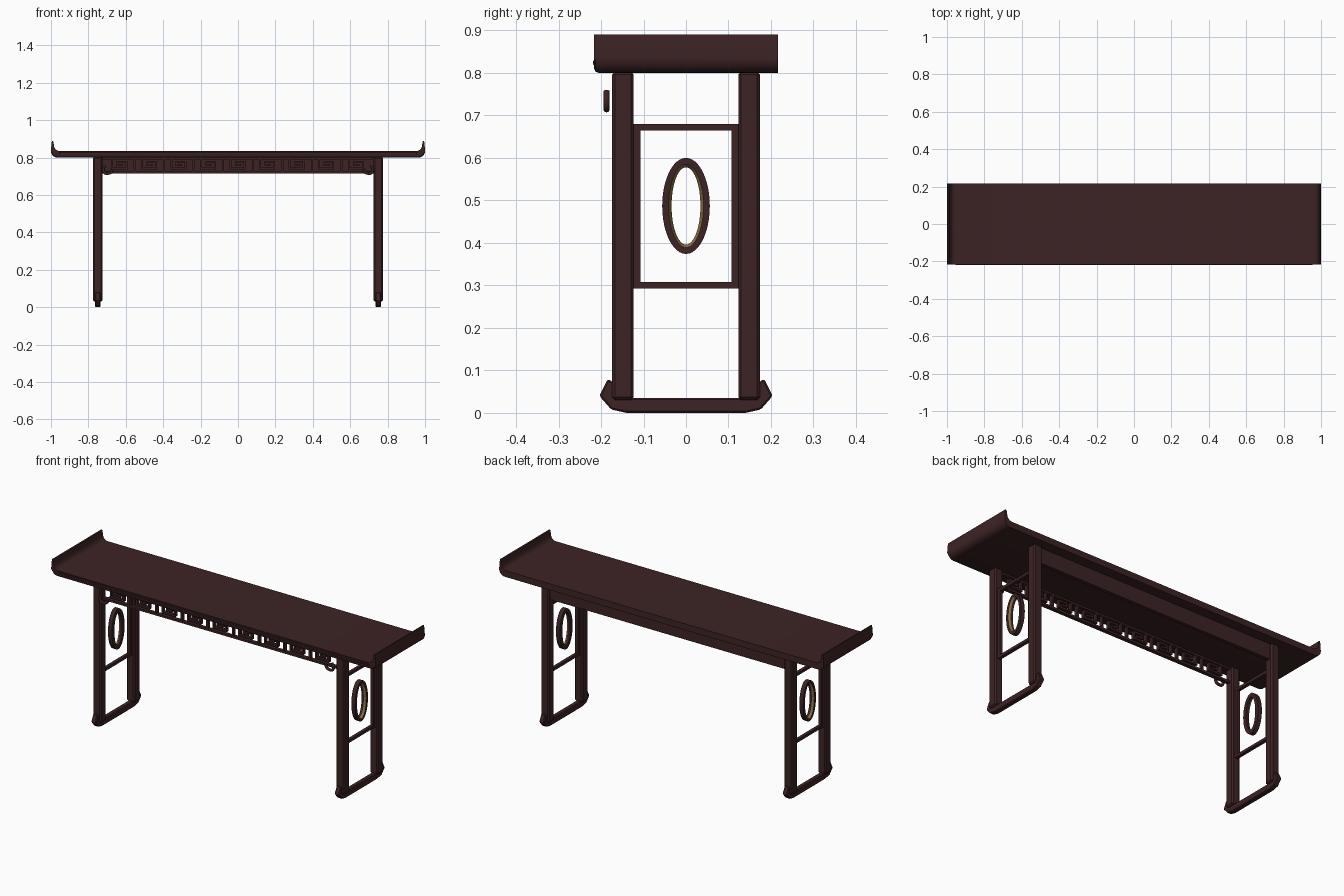
import bpy, bmesh, math
from mathutils import Vector

cube = bpy.data.objects.get("Cube")
if cube:
    bpy.data.objects.remove(cube, do_unlink=True)


def material(name, rgb):
    m = bpy.data.materials.new(name)
    m.use_nodes = True
    m.diffuse_color = (*rgb, 1)
    node = next(n for n in m.node_tree.nodes if n.type == 'BSDF_PRINCIPLED')
    node.inputs["Base Color"].default_value = (*rgb, 1)
    return m


WOOD = material("dark_wood", (0.046, 0.017, 0.018))
GOLD = material("gold_trim", (0.27, 0.17, 0.06))


def finish(name, bm, mats=(WOOD,), bevel=0, smooth=False):
    bmesh.ops.recalc_face_normals(bm, faces=bm.faces)
    me = bpy.data.meshes.new(name)
    bm.to_mesh(me)
    bm.free()
    for m in mats:
        me.materials.append(m)
    ob = bpy.data.objects.new(name, me)
    bpy.context.collection.objects.link(ob)
    if bevel:
        mod = ob.modifiers.new("edge", 'BEVEL')
        mod.width = bevel
        mod.segments = 1
    if smooth:
        bpy.ops.object.select_all(action='DESELECT')
        ob.select_set(True)
        bpy.context.view_layer.objects.active = ob
        bpy.ops.object.shade_smooth_by_angle(angle=math.radians(35))
    return ob


def add_box(bm, x, y, z):
    """Box from (low, high) spans on each axis."""
    vs = bmesh.ops.create_cube(bm, size=1)["verts"]
    for v in vs:
        v.co = Vector([(a + b) / 2 + c * (b - a) for (a, b), c in zip((x, y, z), v.co)])


def boxes(name, spans, bevel=0):
    bm = bmesh.new()
    for s in spans:
        add_box(bm, *s)
    return finish(name, bm, bevel=bevel)


def prism(points, depth):
    """Extrude a closed loop of 3D points by a vector."""
    bm = bmesh.new()
    face = bm.faces.new([bm.verts.new(p) for p in points])
    ext = bmesh.ops.extrude_face_region(bm, geom=[face])
    bmesh.ops.translate(bm, vec=depth,
                        verts=[g for g in ext["geom"] if isinstance(g, bmesh.types.BMVert)])
    return bm


def span(a, b):
    return (min(a, b), max(a, b))


# Table top with upturned ends: one profile mirrored, then run front to back
def arc(cx, cz, rx, rz, a0, a1, n=6):
    return [(cx + rx * math.cos(math.radians(a0 + (a1 - a0) * i / n)),
             cz + rz * math.sin(math.radians(a0 + (a1 - a0) * i / n))) for i in range(n + 1)]


half = arc(0.965, 0.835, 0.035, 0.035, -90, 0)
half += [(0.998, 0.865), (0.995, 0.89), (0.988, 0.888)]
half += arc(0.955, 0.865, 0.029, 0.030, 0, -90)
profile = half + [(-x, z) for x, z in reversed(half)]
bm = prism([(x, -0.217, z) for x, z in profile], (0, 0.434, 0))
front_low = [e for e in bm.edges
             if all(v.co.y < -0.2 for v in e.verts) and all(v.co.z < 0.836 for v in e.verts)
             and not any(v.co.z > 0.834 for v in e.verts)]
bmesh.ops.bevel(bm, geom=front_low, offset=0.012, segments=2, profile=0.5, affect='EDGES')
finish("table_top", bm, smooth=True)

# Thin bead along the front edge
boxes("front_edge_bead", [((-0.955, 0.955), (-0.219, -0.21), (0.818, 0.829))], bevel=0.002)

# End frames
for side, s in (("left", 1), ("right", -1)):
    cx = s * 0.75
    for end, t in (("front", -1), ("back", 1)):
        boxes(f"{side}_{end}_leg", [((cx - 0.025, cx + 0.025), span(t * 0.123, t * 0.174),
                                     (0.03, 0.803))], bevel=0.007)

    # Foot rail with upturned toes
    toe = [(0.14, 0.0), (0.176, 0.008), (0.204, 0.04), (0.184, 0.08), (0.168, 0.07),
           (0.165, 0.035)]
    loop = toe + [(-y, z) for y, z in reversed(toe)]
    finish(f"{side}_foot_rail", prism([(cx - 0.014, y, z) for y, z in loop], (0.028, 0, 0)),
           bevel=0.004)

    # Slim inner frame between the legs
    w = (cx - 0.009, cx + 0.009)
    frame = [(w, (-0.123, 0.123), z) for z in ((0.293, 0.308), (0.665, 0.68))]
    frame += [(w, span(t * 0.107, t * 0.123), (0.308, 0.665)) for t in (-1, 1)]
    boxes(f"{side}_inner_frame", frame)

    # Oval ring with a gold lip on the outward side
    section = [(0, -0.012), (0, 0.012), (0.015, 0.012), (0.022, 0.002), (0.022, -0.012)]
    bm = bmesh.new()
    n = 48
    rings = []
    for i in range(n):
        a = 2 * math.pi * i / n
        rings.append([bm.verts.new((cx + s * d, (0.056 - inset) * math.cos(a),
                                    0.487 + (0.113 - inset) * math.sin(a)))
                      for inset, d in section])
    for i in range(n):
        p, q = rings[i], rings[(i + 1) % n]
        for k in range(len(section)):
            j = (k + 1) % len(section)
            f = bm.faces.new((p[k], p[j], q[j], q[k]))
            f.material_index = int(k == 2)
    finish(f"{side}_oval_ring", bm, mats=(WOOD, GOLD), smooth=True)

    # Small scroll bracket in front of the leg
    cu = bpy.data.curves.new(f"{side}_scroll", 'CURVE')
    cu.dimensions = '3D'
    cu.bevel_depth = 0.0075
    cu.bevel_resolution = 2
    cu.use_fill_caps = True
    cu.resolution_u = 6
    path = [(0.672, 0.738), (0.678, 0.722), (0.695, 0.715), (0.713, 0.718),
            (0.72, 0.735), (0.71, 0.757)]
    sp = cu.splines.new('BEZIER')
    sp.bezier_points.add(len(path) - 1)
    for bp, (x, z) in zip(sp.bezier_points, path):
        bp.co = (s * x, -0.187, z)
        bp.handle_left_type = bp.handle_right_type = 'AUTO'
    cu.materials.append(WOOD)
    bpy.context.collection.objects.link(bpy.data.objects.new(f"{side}_scroll", cu))

# Front fretwork: rails, posts and nine square hooks
Y = (-0.16, -0.14)
T = 0.005
fret = [((-0.73, 0.73), Y, z) for z in ((0.715, 0.727), (0.79, 0.802))]


def strip(x0, z0, x1, z1):
    return (span(x0, x1)[0] - T, span(x0, x1)[1] + T), Y, (min(z0, z1) - T, max(z0, z1) + T)


for i in range(9):
    c = (i - 4) * 0.158
    hook = [(-0.04, 0.795), (-0.04, 0.742), (0.035, 0.742), (0.035, 0.777),
            (-0.012, 0.777), (-0.012, 0.76), (0.012, 0.76)]
    fret += [strip(c + a, b, c + d, e) for (a, b), (d, e) in zip(hook, hook[1:])]
    if i:
        fret.append(strip(c - 0.079, 0.72, c - 0.079, 0.795))
boxes("front_fretwork", fret)

# Plain rear apron
boxes("rear_apron", [((-0.73, 0.73), (0.14, 0.16), (0.715, 0.802))])
